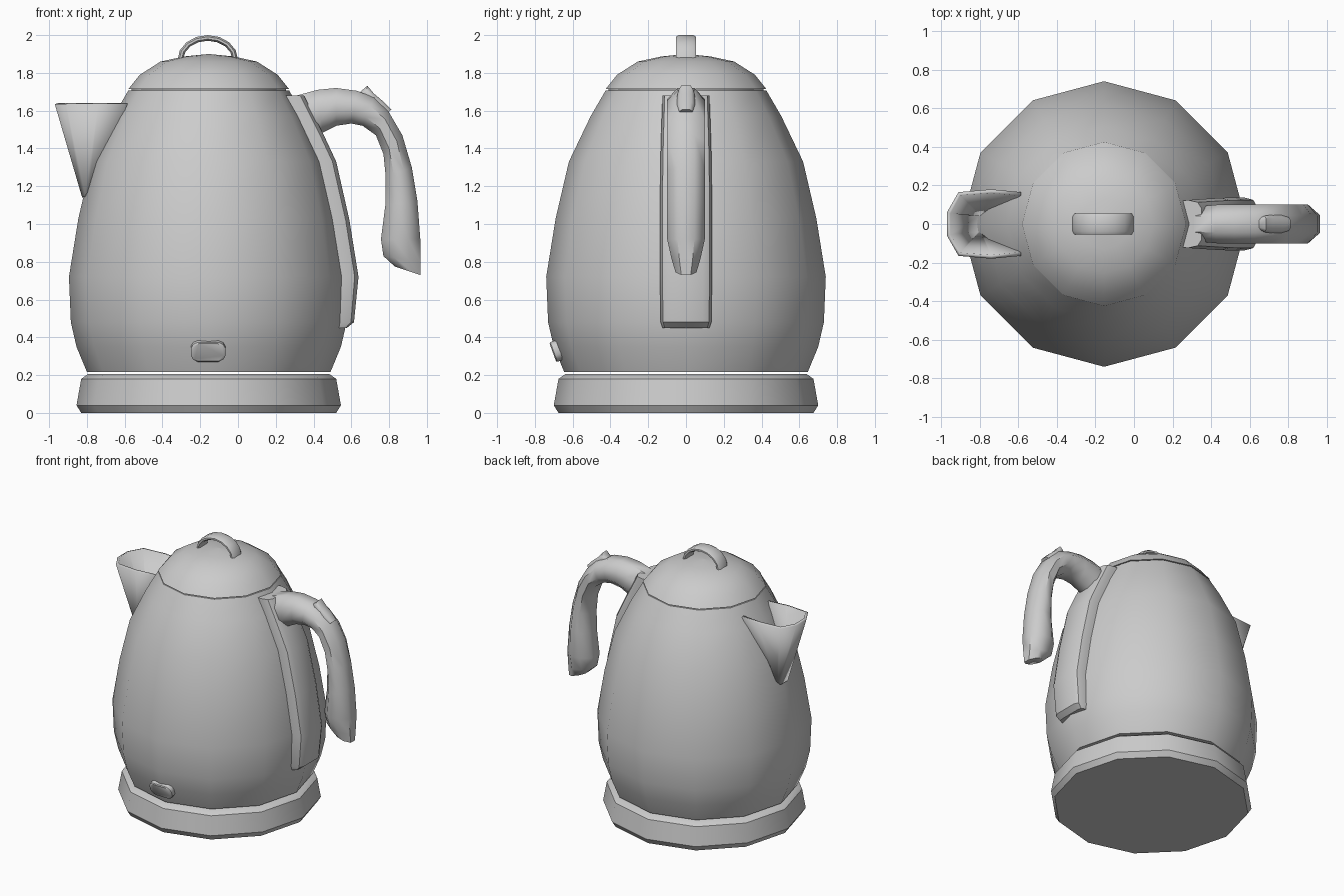
import bpy, bmesh
from math import sin, cos, pi, radians
from mathutils import Matrix

if "Cube" in bpy.data.objects:
    bpy.data.objects.remove(bpy.data.objects["Cube"])

CX = -0.155  # axis of the kettle body


def finish(name, bm, angle=38):
    bmesh.ops.remove_doubles(bm, verts=bm.verts, dist=1e-5)
    bmesh.ops.recalc_face_normals(bm, faces=bm.faces)
    me = bpy.data.meshes.new(name)
    bm.to_mesh(me)
    bm.free()
    ob = bpy.data.objects.new(name, me)
    bpy.context.collection.objects.link(ob)
    bpy.ops.object.select_all(action='DESELECT')
    ob.select_set(True)
    bpy.context.view_layer.objects.active = ob
    bpy.ops.object.shade_smooth_by_angle(angle=radians(angle))
    return ob


def loft(name, rings, closed=True, caps=True, angle=38):
    """Skin a list of equally long point rings."""
    bm = bmesh.new()
    vs = [[bm.verts.new(p) for p in r] for r in rings]
    n = len(rings[0])
    for a, b in zip(vs, vs[1:]):
        for i in range(n if closed else n - 1):
            j = (i + 1) % n
            bm.faces.new((a[i], a[j], b[j], b[i]))
    if caps:
        bm.faces.new(vs[0])
        bm.faces.new(vs[-1])
    return finish(name, bm, angle)


def lathe(name, profile, n=12):
    return loft(name, [[(CX + r * cos(2 * pi * i / n), r * sin(2 * pi * i / n), z)
                        for i in range(n)] for r, z in profile])


def grip(name, stations, flat):
    """Octagonal bar in the xz plane: outer point, inner point, half width."""
    rings = []
    for (ox, oz), (ix, iz), w in stations:
        sec = [(0, flat), (.3, 1), (.7, 1), (1, flat)]
        sec += [(t, -k) for t, k in reversed(sec)]
        rings.append([(ox + (ix - ox) * t, k * w, oz + (iz - oz) * t) for t, k in sec])
    return loft(name, rings, angle=50)


# Round parts: power base, body, lid
lathe("power_base", [(.675, 0), (.70, .04), (.675, .18), (.64, .205)])
lathe("body", [(.645, .217), (.70, .35), (.73, .48), (.74, .72), (.69, 1.03),
               (.62, 1.33), (.505, 1.57), (.425, 1.708)])
lathe("lid_seam", [(.41, 1.70), (.41, 1.72)])
lathe("lid", [(.425, 1.715), (.365, 1.79), (.255, 1.86), (.13, 1.887), (.002, 1.9)])

# Lid knob: flat arch
knob = []
for i in range(9):
    a = pi * i / 8
    knob.append(((-.16 - .16 * cos(a), 1.87 + .13 * sin(a)),
                 (-.16 - .13 * cos(a), 1.87 + .10 * sin(a)), .054))
grip("lid_knob", knob, .7)

# Open-topped spout
half_top = [(-.585, .165), (-.74, .18), (-.91, .165), (-.97, .06)]
half_low = [(-.775, .06), (-.79, .06), (-.81, .055), (-.825, .045)]
low_z = [1.19, 1.17, 1.155, 1.14]
top = [(x, y, 1.635) for x, y in half_top]
low = [(x, y, z) for (x, y), z in zip(half_low, low_z)]
mirror = lambda pts: pts + [(x, -y, z) for x, y, z in reversed(pts)]
spout = loft("spout", [mirror(low), mirror(top)], closed=False, caps=False, angle=25)
# thicken towards the inside of the U
mean = sum((p.normal.x for p in spout.data.polygons if abs(p.center.y) < .01))
mod = spout.modifiers.new("wall", 'SOLIDIFY')
mod.thickness = .02
mod.offset = -1 if mean < 0 else 1

# Strip down the body behind the handle
rings = []
for x, z, w, d in [(.295, 1.68, .90, 1), (.395, 1.48, .95, 1), (.465, 1.33, .98, 1),
                   (.535, 1.02, 1, 1), (.583, .72, 1, 1), (.57, .48, .97, .8),
                   (.56, .45, .9, .3)]:
    half = [(-.09, .13), (-.015, .138), (.035, .125), (.055, .09)]
    rings.append(mirror([(x + o * (d if o > 0 else 1), y * w, z) for o, y in half]))
loft("handle_strip", rings)

# Handle
grip("handle", [
    ((.31, 1.68), (.38, 1.46), .09), ((.42, 1.71), (.45, 1.485), .1),
    ((.52, 1.72), (.52, 1.52), .1), ((.63, 1.705), (.60, 1.532), .1),
    ((.72, 1.67), (.66, 1.52), .1), ((.80, 1.59), (.73, 1.47), .1),
    ((.87, 1.47), (.77, 1.37), .1), ((.92, 1.30), (.782, 1.25), .1),
    ((.95, 1.12), (.78, 1.10), .1), ((.965, .92), (.757, .92), .1),
    ((.965, .80), (.77, .83), .075), ((.965, .73), (.83, .775), .055)], .45)

# Lid release switch on the handle
grip("release_switch", [
    ((.648, 1.70), (.655, 1.66), .03), ((.685, 1.732), (.665, 1.65), .042),
    ((.72, 1.69), (.69, 1.64), .047), ((.77, 1.648), (.74, 1.59), .047),
    ((.812, 1.605), (.775, 1.575), .035)], .6)

# Power button, tilted with the body
outline = [(.092, .02), (.08, .042), (.055, .055)]
quad = outline + [(-x, z) for x, z in reversed(outline)]
quad += [(-x, -z) for x, z in quad]
button = loft("power_button", [[(x * s, y, z * s) for x, z in quad]
                               for y, s in [(.04, 1), (-.008, 1), (-.014, .9)]])
button.data.transform(Matrix.Translation((-.158, -.692, .325)) @
                      Matrix.Rotation(radians(20), 4, 'X'))
